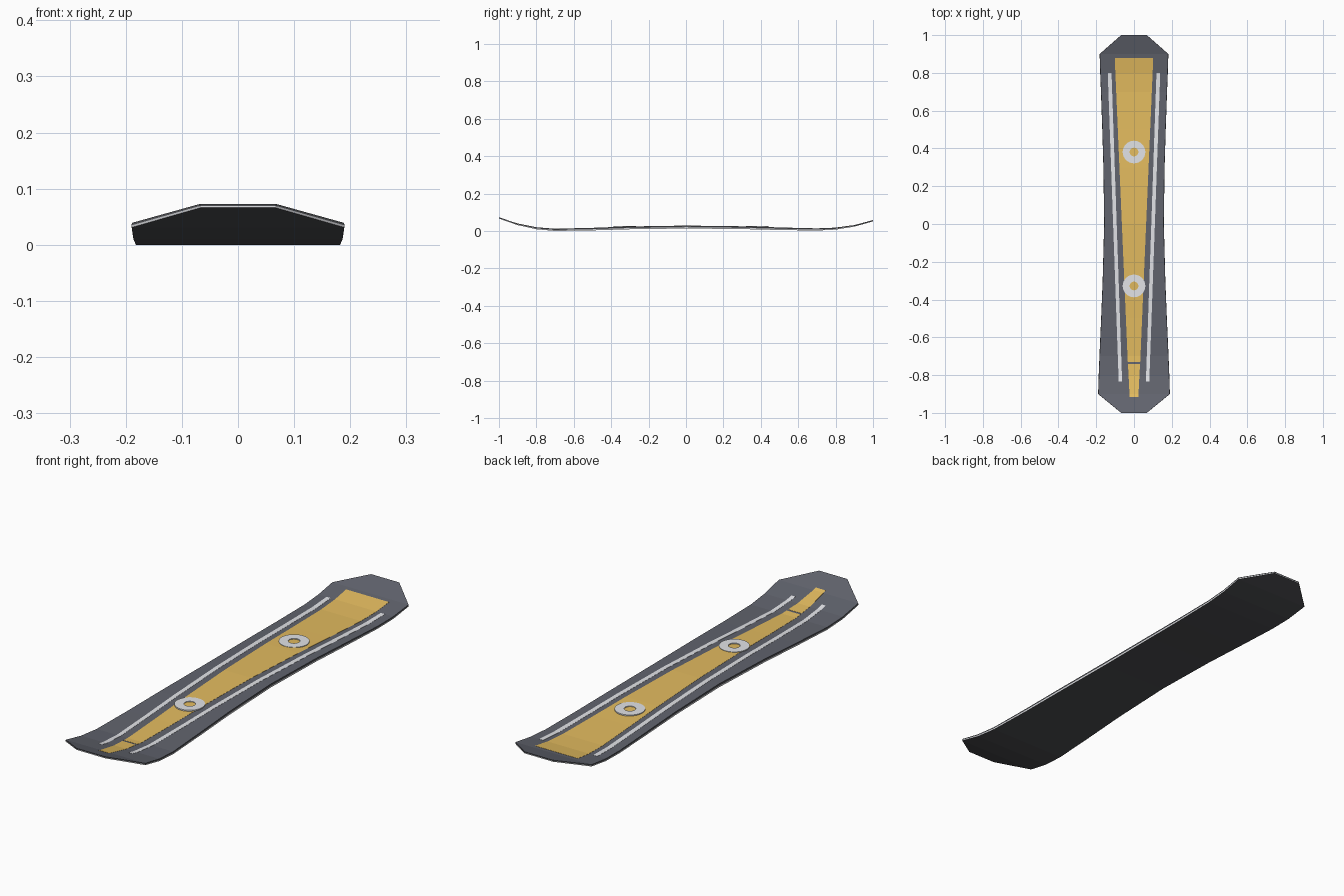
import bpy, bmesh, math

cube = bpy.data.objects.get("Cube")
if cube:
    bpy.data.objects.remove(cube)


def material(name, r, g, b):
    m = bpy.data.materials.new(name)
    m.use_nodes = True
    m.diffuse_color = (r, g, b, 1)
    m.node_tree.nodes["Principled BSDF"].inputs["Base Color"].default_value = (r, g, b, 1)
    return m


GREY = material("slate grey", 0.12, 0.127, 0.155)
GOLD = material("gold", 0.77, 0.50, 0.115)
SILVER = material("silver", 0.76, 0.77, 0.80)
CHARCOAL = material("charcoal", 0.075, 0.077, 0.085)

# Stations along the board: y, half width, top height, thickness
STATIONS = [
    (-1.0, 0.068, 0.073, 0.007), (-0.9, 0.190, 0.039, 0.008),
    (-0.8, 0.187, 0.019, 0.010), (-0.7, 0.183, 0.011, 0.011),
    (-0.5, 0.174, 0.016, 0.013), (-0.3, 0.166, 0.023, 0.014),
    (0.0, 0.158, 0.028, 0.015), (0.3, 0.162, 0.024, 0.014),
    (0.5, 0.168, 0.018, 0.013), (0.7, 0.175, 0.013, 0.011),
    (0.8, 0.179, 0.017, 0.010), (0.9, 0.182, 0.031, 0.008),
    (1.0, 0.068, 0.058, 0.007),
]


def top_height(y):
    for a, b in zip(STATIONS, STATIONS[1:]):
        if y <= b[0]:
            return a[2] + (b[2] - a[2]) * (y - a[0]) / (b[0] - a[0])


def finish(name, bm, mats):
    bmesh.ops.recalc_face_normals(bm, faces=bm.faces)
    mesh = bpy.data.meshes.new(name)
    bm.to_mesh(mesh)
    bm.free()
    for m in mats:
        mesh.materials.append(m)
    obj = bpy.data.objects.new(name, mesh)
    bpy.context.collection.objects.link(obj)


def loft(name, sections, mats, side_colours):
    """Bridge equal closed sections; side_colours gives the material of each side."""
    bm = bmesh.new()
    rings = [[bm.verts.new(p) for p in s] for s in sections]
    n = len(rings[0])
    for a, b in zip(rings, rings[1:]):
        for i in range(n):
            j = (i + 1) % n
            bm.faces.new((a[i], a[j], b[j], b[i])).material_index = side_colours[i]
    # End caps in layers, so the edge bands run around both tips
    for r in (rings[0], rings[-1]):
        for k in range(n // 2 - 1):
            quad = (r[k], r[k + 1], r[n - 2 - k], r[n - 1 - k])
            bm.faces.new(quad).material_index = side_colours[k]
    finish(name, bm, mats)


def board_section(y, w, z, t):
    side = [(w - 0.001, z), (w, z - 0.55 * t), (w - 0.001, z - t)]
    return [(x, y, h) for x, h in side] + [(-x, y, h) for x, h in reversed(side)]


# Board: grey deck, charcoal sidewall and base, silver lower edge
loft("board", [board_section(*s) for s in STATIONS],
     [CHARCOAL, SILVER, GREY], (0, 1, 0, 1, 0, 2))


def deck_plate(name, start, end, mat, lift=0.0007):
    """Thin plate following the deck; start and end are (y, one side x, other side x)."""
    ys = [start[0]] + [s[0] for s in STATIONS if start[0] < s[0] < end[0]] + [end[0]]
    sections = []
    for y in ys:
        f = (y - start[0]) / (end[0] - start[0])
        a = start[1] + f * (end[1] - start[1])
        b = start[2] + f * (end[2] - start[2])
        z = top_height(y)
        sections.append([(a, y, z + lift), (b, y, z + lift),
                         (b, y, z - 0.001), (a, y, z - 0.001)])
    loft(name, sections, [mat], (0, 0, 0, 0))


# Tapered gold centre panel with a break near the nose
deck_plate("centre_panel", (-0.73, -0.033, 0.033), (0.88, -0.102, 0.102), GOLD)
deck_plate("nose_panel", (-0.915, -0.023, 0.023), (-0.74, -0.032, 0.032), GOLD)

# Silver side stripes
for name, s in (("left_stripe", 1), ("right_stripe", -1)):
    deck_plate(name, (-0.833, s * 0.063, s * 0.081), (0.80, s * 0.119, s * 0.139), SILVER)


# Flat washers marking the two mounts
def washer(name, y, outer=0.060, inner=0.023, height=0.004, count=32):
    bm = bmesh.new()
    z = top_height(y)
    profile = [(inner, z - 0.004), (outer, z - 0.004), (outer, z + height), (inner, z + height)]
    rings = []
    for i in range(count):
        a = 2 * math.pi * i / count
        rings.append([bm.verts.new((r * math.cos(a), y + r * math.sin(a), h))
                      for r, h in profile])
    for i in range(count):
        a, b = rings[i], rings[(i + 1) % count]
        for k in range(4):
            m = (k + 1) % 4
            bm.faces.new((a[k], a[m], b[m], b[k]))
    finish(name, bm, [SILVER])


washer("front_mount", -0.328)
washer("rear_mount", 0.381)
